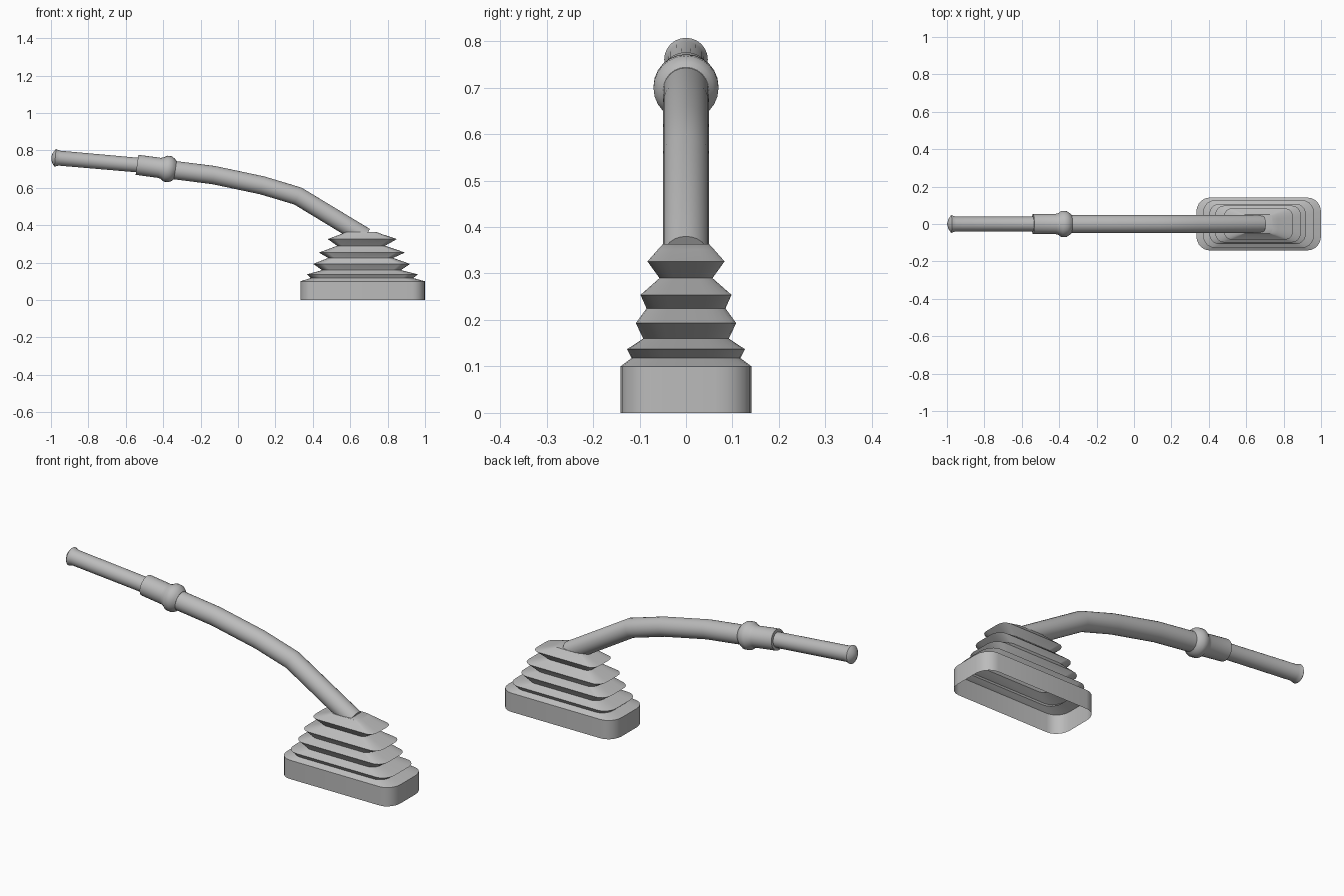
import bpy, math
from mathutils import Vector

if "Cube" in bpy.data.objects:
    bpy.data.objects.remove(bpy.data.objects["Cube"])

grey = bpy.data.materials.new("grey")
grey.diffuse_color = (0.5, 0.5, 0.5, 1)
grey.use_nodes = True
grey.node_tree.nodes["Principled BSDF"].inputs["Base Color"].default_value = grey.diffuse_color


def loft(name, rings, cap_start=True, cap_end=True, angle=35):
    """Skin a list of equal-length closed rings."""
    n = len(rings[0])
    verts = [p for r in rings for p in r]
    faces = [(i * n + j, i * n + (j + 1) % n, (i + 1) * n + (j + 1) % n, (i + 1) * n + j)
             for i in range(len(rings) - 1) for j in range(n)]
    if cap_start:
        faces.append(tuple(reversed(range(n))))
    if cap_end:
        faces.append(tuple(range(len(verts) - n, len(verts))))
    mesh = bpy.data.meshes.new(name)
    mesh.from_pydata(verts, [], faces)
    mesh.materials.append(grey)
    ob = bpy.data.objects.new(name, mesh)
    bpy.context.collection.objects.link(ob)
    bpy.ops.object.select_all(action='DESELECT')
    ob.select_set(True)
    bpy.context.view_layer.objects.active = ob
    bpy.ops.object.shade_smooth_by_angle(angle=math.radians(angle))
    return ob


def circle(x, z, r, slope, n=24):
    """Ring in the plane across a direction in XZ, heading along +x at the given slope."""
    up = Vector((-slope, 0, 1)).normalized()
    return [Vector((x, 0, z)) + up * (r * math.sin(a)) + Vector((0, -r * math.cos(a), 0))
            for a in (-2 * math.pi * k / n for k in range(n))]


def rounded_rect(z, x0, x1, hy, steps=5):
    """Rounded rectangle ring, corners in proportion to its size."""
    cx, hx = (x0 + x1) / 2, (x1 - x0) / 2
    rx, ry = hx * 0.21, hy * 0.55
    pts = []
    for k, (sx, sy) in enumerate([(1, 1), (-1, 1), (-1, -1), (1, -1)]):
        for s in range(steps + 1):
            a = (k + s / steps) * math.pi / 2
            pts.append((cx + sx * (hx - rx) + rx * math.cos(a),
                        sy * (hy - ry) + ry * math.sin(a), z))
    return pts


# Bellows boot, open underneath: height, left x, right x, half depth
boot = [(0, .333, 1.0, .141), (.10, .333, 1.0, .141), (.118, .39, .936, .117),
        (.137, .368, .963, .127), (.16, .45, .87, .092), (.193, .402, .92, .108),
        (.225, .482, .829, .085), (.254, .433, .893, .098), (.29, .53, .786, .057),
        (.326, .48, .85, .083), (.352, .55, .77, .06), (.363, .575, .742, .05)]
loft("bellows_boot", [rounded_rect(*b) for b in boot], cap_start=False)

# Bent lever shaft
path = [(-.40, .702), (-.13, .668), (.13, .613), (.32, .556), (.68, .338)]
rings = []
for i, (x, z) in enumerate(path):
    a, b = Vector(path[max(i - 1, 0)]), Vector(path[min(i + 1, len(path) - 1)])
    p = Vector((x, z))
    d = ((p - a).normalized() + (b - p).normalized())
    rings.append(circle(x, z, .049, d.y / d.x))
loft("lever_shaft", rings)


def turned(name, profile, x0, z0, slope):
    """Turned part along a slanted axis: profile of x and radius."""
    return loft(name, [circle(x, z0 + slope * (x - x0), r, slope) for x, r in profile])


# Collar sleeve with its rounded bead
SLOPE = -.135
turned("collar_sleeve", [(-.54, .038), (-.54, .054), (-.42, .054), (-.405, .058), (-.388, .07),
                         (-.362, .07), (-.345, .059), (-.335, .049)], -.37, .70, SLOPE)

# Thin grip rod with flared end and domed tip
turned("grip_rod", [(-.998, .006), (-.993, .024), (-.982, .042), (-.977, .047),
                    (-.968, .044), (-.955, .040), (-.52, .039)], -.54, .722, -.088)
